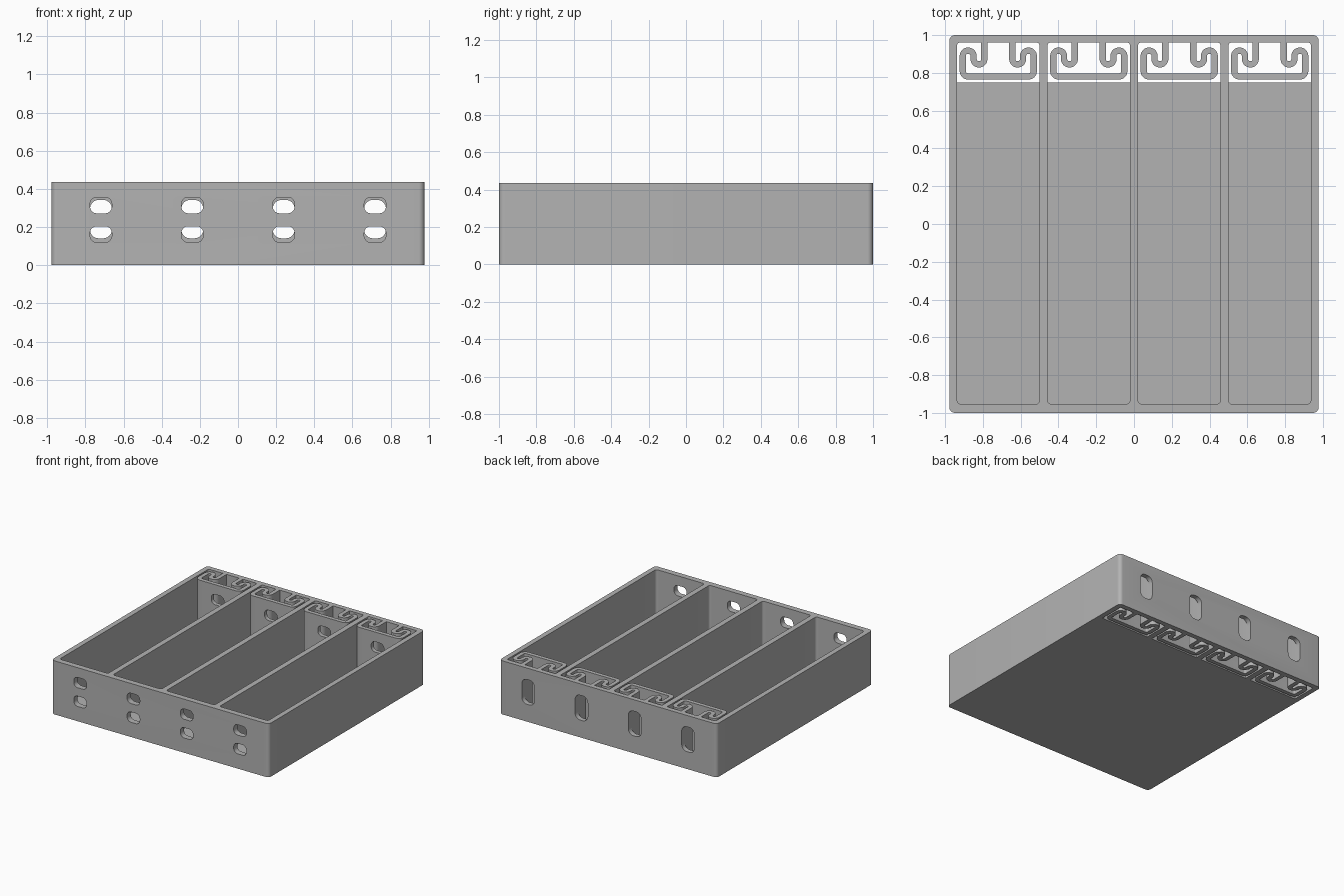
import bpy, bmesh, math
from mathutils import Vector

if "Cube" in bpy.data.objects:
    bpy.data.objects.remove(bpy.data.objects["Cube"], do_unlink=True)

WIDTH, DEPTH, HEIGHT, FLOOR = 1.955, 2.0, 0.435, 0.04
BAY_HALF, PITCH = 0.2175, 0.479
CENTRES = [(i - 1.5) * PITCH for i in range(4)]

grey = bpy.data.materials.new("plain grey")
grey.use_nodes = True
colour = (0.45, 0.45, 0.45, 1)
grey.diffuse_color = colour
grey.node_tree.nodes["Principled BSDF"].inputs["Base Color"].default_value = colour


def fillet(points, radii, closed=True, steps=8):
    """Round each corner of a 2D path with an arc of its radius."""
    pts = [Vector(p) for p in points]
    out = []
    for i, p in enumerate(pts):
        end = not closed and i in (0, len(pts) - 1)
        if end or radii[i] == 0:
            out.append(p)
            continue
        a = (pts[i - 1] - p).normalized()
        b = (pts[(i + 1) % len(pts)] - p).normalized()
        r = radii[i]
        centre = p + (a + b) * r
        for k in range(steps + 1):
            t = k / steps * math.pi / 2
            out.append(centre - b * r * math.cos(t) - a * r * math.sin(t))
    return out


def rect(x0, x1, y0, y1, r_front, r_back):
    return fillet([(x0, y0), (x1, y0), (x1, y1), (x0, y1)],
                  [r_front, r_front, r_back, r_back])


def prism(bm, outline, lo, hi, upright=False):
    """Extrude an outline along z, or along y when it is drawn in xz."""
    def place(p, h):
        return (p.x, h, p.y) if upright else (p.x, p.y, h)
    low = [bm.verts.new(place(p, lo)) for p in outline]
    high = [bm.verts.new(place(p, hi)) for p in outline]
    faces = [bm.faces.new(low), bm.faces.new(high)]
    for i in range(len(low)):
        j = (i + 1) % len(low)
        faces.append(bm.faces.new((low[i], low[j], high[j], high[i])))
    bmesh.ops.recalc_face_normals(bm, faces=faces)


def make_object(name, bm):
    mesh = bpy.data.meshes.new(name)
    bm.to_mesh(mesh)
    bm.free()
    mesh.materials.append(grey)
    obj = bpy.data.objects.new(name, mesh)
    bpy.context.collection.objects.link(obj)
    return obj


def activate(obj):
    bpy.ops.object.select_all(action='DESELECT')
    obj.select_set(True)
    bpy.context.view_layer.objects.active = obj


def cut(obj, bm):
    cutter = make_object("cutter", bm)
    cutter.hide_render = True
    mod = obj.modifiers.new("cut", 'BOOLEAN')
    mod.operation, mod.solver, mod.object = 'DIFFERENCE', 'EXACT', cutter
    activate(obj)
    bpy.ops.object.modifier_apply(modifier=mod.name)
    bpy.data.objects.remove(cutter, do_unlink=True)


def finish(obj):
    activate(obj)
    bpy.ops.object.shade_smooth_by_angle(angle=math.radians(30))


def slot(bm, x, z0, z1, r, y0, y1):
    prism(bm, rect(x - 0.057, x + 0.057, z0, z1, r, r), y0, y1, upright=True)


def hole_pair(bm, x, y0, y1):
    for z in (0.162, 0.314):
        slot(bm, x, z - 0.042, z + 0.042, 0.035, y0, y1)


# Tray body
bm = bmesh.new()
prism(bm, rect(-WIDTH / 2, WIDTH / 2, -DEPTH / 2, DEPTH / 2, 0.03, 0.03), 0, HEIGHT)
tray = make_object("tray", bm)

# Four long compartments, then the open shafts behind their floors
pockets, shafts = bmesh.new(), bmesh.new()
for x in CENTRES:
    prism(pockets, rect(x - BAY_HALF, x + BAY_HALF, -0.953, 0.85, 0.018, 0), FLOOR, 0.6)
    prism(shafts, rect(x - BAY_HALF, x + BAY_HALF, 0.75, 0.96, 0, 0.012), -0.2, 0.6)
cut(tray, pockets)
cut(tray, shafts)

# Paired front holes and tall back slots
holes = bmesh.new()
for x in CENTRES:
    hole_pair(holes, x, -1.1, -0.9)
    slot(holes, x, 0.141, 0.342, 0.045, 0.9, 1.1)
cut(tray, holes)
finish(tray)

# Spring plates: a pusher bar with a mirrored hooked arm on each side
HOOK = [(0.188, 0.781), (0.188, 0.918), (0.131, 0.918),
        (0.131, 0.845), (0.074, 0.845), (0.074, 0.97)]
path = [(-x, y) for x, y in reversed(HOOK)] + HOOK
HALF = 0.0165
line = fillet(path, [0.0284] * len(path), closed=False)
left, right = [], []
for i, p in enumerate(line):
    d = (line[min(i + 1, len(line) - 1)] - line[max(i - 1, 0)]).normalized()
    side = Vector((-d.y, d.x)) * HALF
    left.append(p + side)
    right.append(p - side)
outline = left + right[::-1]

for n, x in enumerate(CENTRES):
    bm = bmesh.new()
    prism(bm, [p + Vector((x, 0)) for p in outline], 0, HEIGHT)
    spring = make_object(f"spring_plate_{n + 1}", bm)
    cutter = bmesh.new()
    hole_pair(cutter, x, 0.755, 0.81)
    cut(spring, cutter)
    finish(spring)
